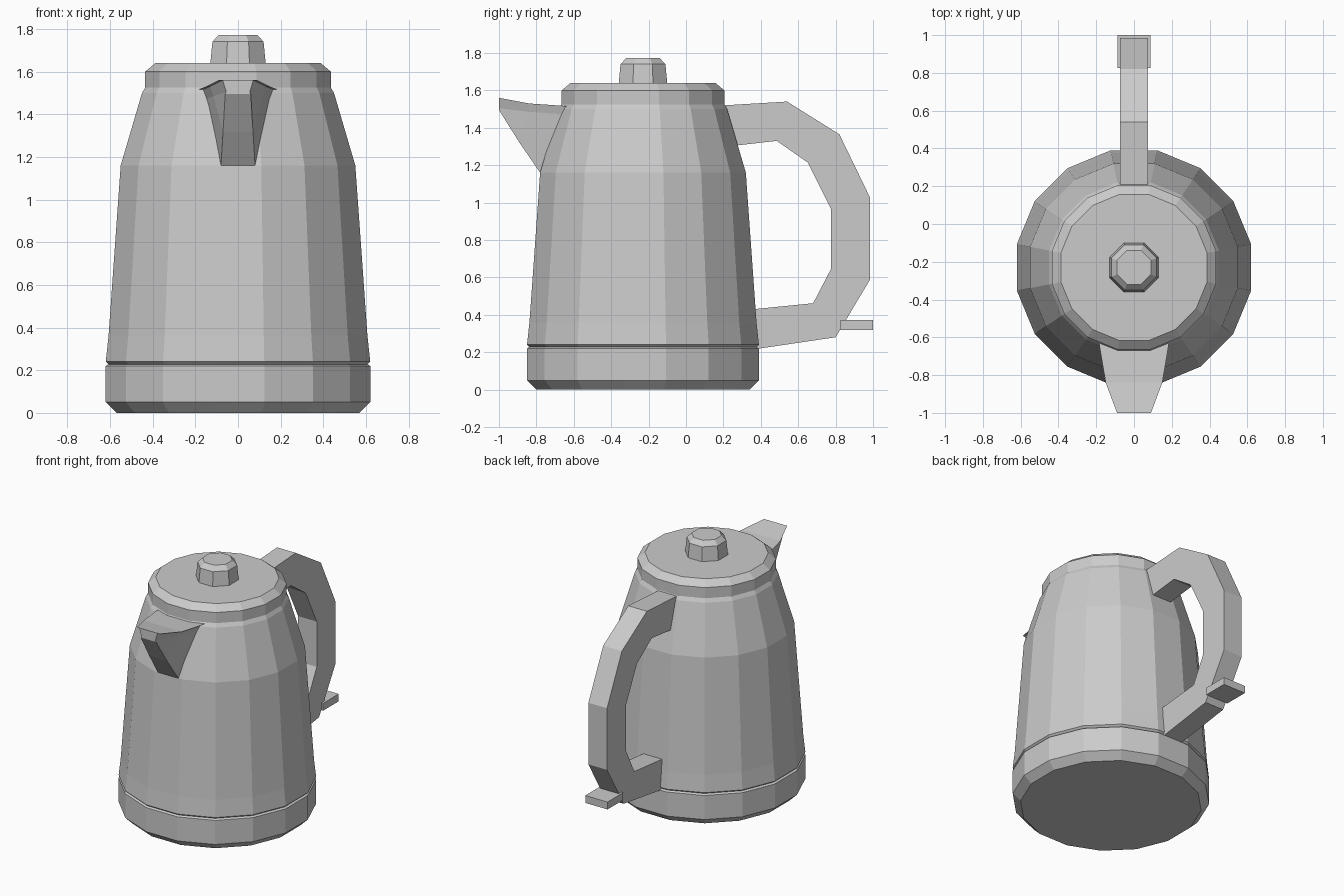
import bpy, bmesh, math

if "Cube" in bpy.data.objects:
    bpy.data.objects.remove(bpy.data.objects["Cube"])

metal = bpy.data.materials.new("grey_metal")
metal.diffuse_color = (0.6, 0.6, 0.6, 1)
metal.use_nodes = True
metal.node_tree.nodes["Principled BSDF"].inputs["Base Color"].default_value = metal.diffuse_color
AXIS_Y = -0.23  # vertical axis of the pot


def finish(name, bm):
    bmesh.ops.recalc_face_normals(bm, faces=bm.faces[:])
    mesh = bpy.data.meshes.new(name)
    bm.to_mesh(mesh)
    bm.free()
    mesh.materials.append(metal)
    obj = bpy.data.objects.new(name, mesh)
    bpy.context.collection.objects.link(obj)
    return obj


def loft(name, rings):
    """Skin closed rings of points and cap both ends."""
    bm = bmesh.new()
    rows = [[bm.verts.new(p) for p in ring] for ring in rings]
    n = len(rows[0])
    for a, b in zip(rows, rows[1:]):
        for i in range(n):
            j = (i + 1) % n
            bm.faces.new((a[i], a[j], b[j], b[i]))
    bm.faces.new(rows[0])
    bm.faces.new(rows[-1])
    return finish(name, bm)


def turned(name, sides, profile):
    """Turned part with flats facing the axes; profile is (half width, z)."""
    rings = []
    for half, z in profile:
        r = half / math.cos(math.pi / sides)
        angles = [2 * math.pi * (i + 0.5) / sides for i in range(sides)]
        rings.append([(r * math.cos(a), AXIS_Y + r * math.sin(a), z) for a in angles])
    return loft(name, rings)


# Pot with chamfered foot and a thin groove above the base band
turned("pot_body", 16, [(0.57, 0), (0.62, 0.05), (0.62, 0.22), (0.607, 0.228),
                        (0.62, 0.24), (0.607, 0.36), (0.55, 1.16), (0.45, 1.50), (0.435, 1.525)])
turned("lid", 16, [(0.435, 1.52), (0.435, 1.60), (0.387, 1.64)])
turned("lid_knob", 8, [(0.13, 1.635), (0.12, 1.74), (0.09, 1.772)])

# Spout: open trough, each station gives outer rim, inner rim, floor edge, underside as (x, y, z)
stations = [
    [(0.09, -1.0, 1.56), (0.072, -1.0, 1.56), (0.055, -1.0, 1.505), (0.06, -1.0, 1.495)],
    [(0.15, -0.84, 1.53), (0.132, -0.84, 1.53), (0.115, -0.84, 1.485), (0.07, -0.89, 1.32)],
    [(0.187, -0.62, 1.515), (0.167, -0.62, 1.515), (0.155, -0.62, 1.47), (0.08, -0.78, 1.16)],
]
loft("spout", [s + [(-x, y, z) for x, y, z in reversed(s)] for s in stations])

# Handle: paired outer and inner (y, z) points around the grip
outer = [(0.17, 1.518), (0.54, 1.54), (0.82, 1.365), (0.985, 1.025),
         (0.985, 0.59), (0.80, 0.28), (0.34, 0.212)]
inner = [(0.24, 1.302), (0.485, 1.33), (0.65, 1.215), (0.775, 0.965),
         (0.775, 0.645), (0.68, 0.462), (0.34, 0.428)]
W = 0.073
loft("handle", [[(-W, *o), (W, *o), (W, *i), (-W, *i)] for o, i in zip(outer, inner)])

# Small switch tab at the foot of the handle
T = 0.087
loft("switch_tab", [[(-T, 0.825, z), (T, 0.825, z), (T, 1.0, z), (-T, 1.0, z)] for z in (0.32, 0.372)])
